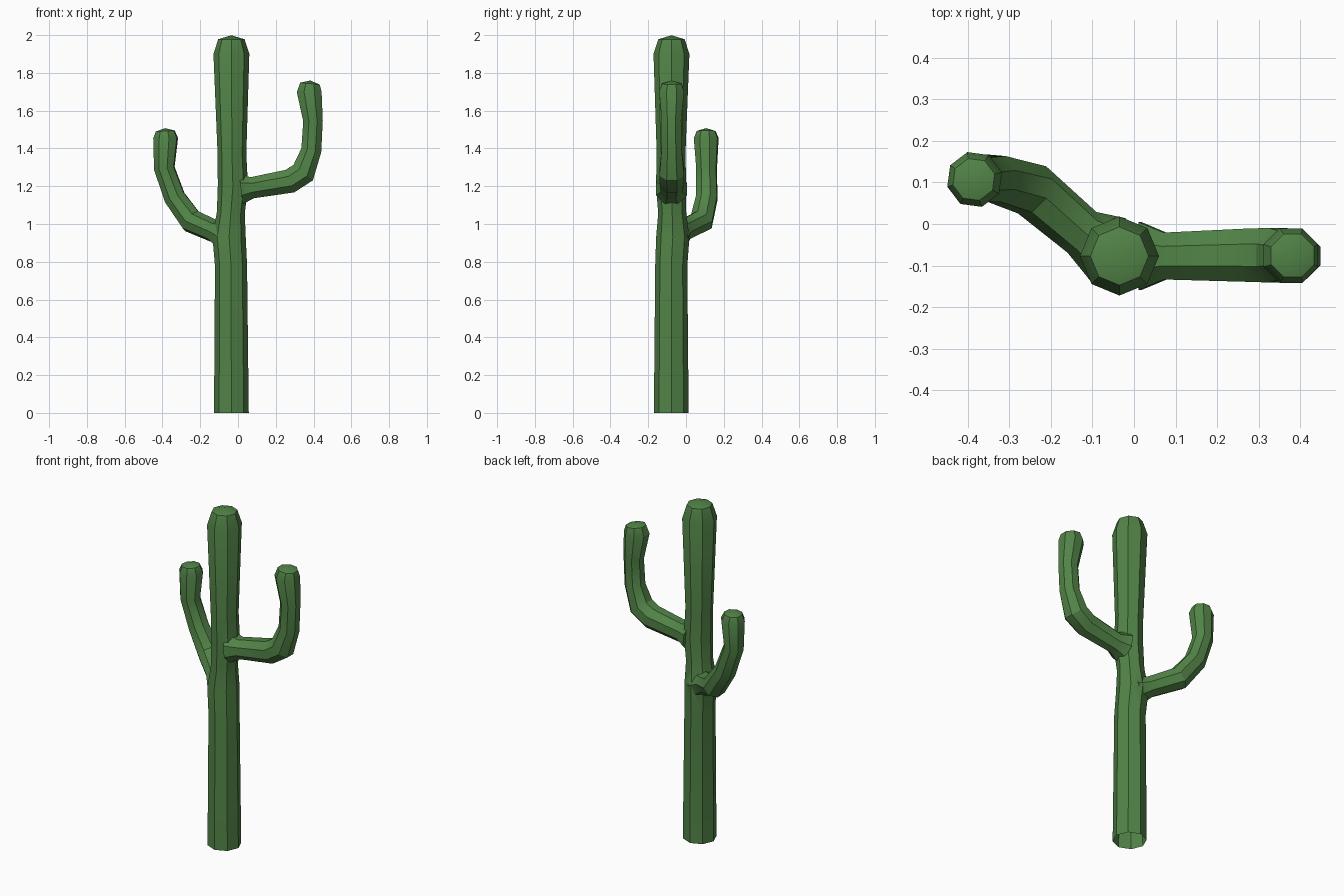
import bpy, bmesh, math
from mathutils import Vector

if "Cube" in bpy.data.objects:
    bpy.data.objects.remove(bpy.data.objects["Cube"])

green = bpy.data.materials.new("cactus green")
green.diffuse_color = (0.084, 0.23, 0.063, 1)
green.use_nodes = True
green.node_tree.nodes["Principled BSDF"].inputs["Base Color"].default_value = green.diffuse_color


def limb(name, rings, side, turn=0.0):
    """Eight-sided tube through rings (x, y, z, radius), closed by a low apex."""
    bm = bmesh.new()
    pts = [Vector(r[:3]) for r in rings]
    loops = []
    for i, p in enumerate(pts):
        a = (p - pts[i - 1]).normalized() if i else Vector()
        b = (pts[i + 1] - p).normalized() if i < len(pts) - 1 else Vector()
        t = (a + b).normalized()
        n = Vector(side).cross(t).normalized()
        s = t.cross(n)
        loop = []
        for k in range(8):
            ang = math.radians(45 * k + turn)
            loop.append(bm.verts.new(p + rings[i][3] * (n * math.cos(ang) + s * math.sin(ang))))
        loops.append(loop)
    for lo, hi in zip(loops, loops[1:]):
        for k in range(8):
            j = (k + 1) % 8
            bm.faces.new((lo[k], lo[j], hi[j], hi[k]))
    tip = bm.verts.new(pts[-1] + t * rings[-1][3] * 0.3)
    for k in range(8):
        bm.faces.new((loops[-1][k], loops[-1][(k + 1) % 8], tip))
    bm.faces.new(loops[0][::-1])
    bmesh.ops.recalc_face_normals(bm, faces=bm.faces[:])
    me = bpy.data.meshes.new(name)
    bm.to_mesh(me)
    bm.free()
    me.materials.append(green)
    ob = bpy.data.objects.new(name, me)
    bpy.context.collection.objects.link(ob)
    return ob


# Trunk, swelling where the arms join
cactus = limb("cactus", [
    (-0.035, -0.078, 0, 0.092), (-0.037, -0.078, 0.78, 0.085),
    (-0.047, -0.07, 0.93, 0.088), (-0.038, -0.073, 1.06, 0.074),
    (-0.027, -0.079, 1.2, 0.08), (-0.032, -0.079, 1.37, 0.076),
    (-0.035, -0.077, 1.9, 0.095), (-0.035, -0.077, 1.978, 0.07)], (0, 1, 0))

# Higher arm on the right
right_arm = limb("right_arm", [
    (0.015, -0.077, 1.185, 0.088), (0.075, -0.077, 1.192, 0.061),
    (0.275, -0.075, 1.227, 0.069), (0.345, -0.075, 1.272, 0.071),
    (0.388, -0.076, 1.39, 0.058), (0.397, -0.077, 1.545, 0.056),
    (0.377, -0.076, 1.7, 0.071), (0.381, -0.076, 1.743, 0.056)], (0, 1, 0), 22.5)

# Lower arm on the left, swept to the back
left_arm = limb("left_arm", [
    (-0.065, -0.058, 0.935, 0.085), (-0.125, -0.02, 0.962, 0.06),
    (-0.245, 0.082, 1.015, 0.066), (-0.335, 0.11, 1.14, 0.06),
    (-0.39, 0.109, 1.295, 0.057), (-0.383, 0.107, 1.455, 0.068),
    (-0.385, 0.107, 1.492, 0.052)], (-0.5, -0.86, 0))

# Join the arms into the trunk
bpy.context.view_layer.objects.active = cactus
for arm in (right_arm, left_arm):
    mod = cactus.modifiers.new("join", 'BOOLEAN')
    mod.operation = 'UNION'
    mod.solver = 'EXACT'
    mod.object = arm
    bpy.ops.object.modifier_apply(modifier=mod.name)
    bpy.data.objects.remove(arm)

# Open underside
bm = bmesh.new()
bm.from_mesh(cactus.data)
base = [f for f in bm.faces if all(v.co.z < 0.001 for v in f.verts)]
bmesh.ops.delete(bm, geom=base, context='FACES')
bm.to_mesh(cactus.data)
bm.free()

cactus.select_set(True)
bpy.ops.object.shade_smooth_by_angle(angle=math.radians(30))
